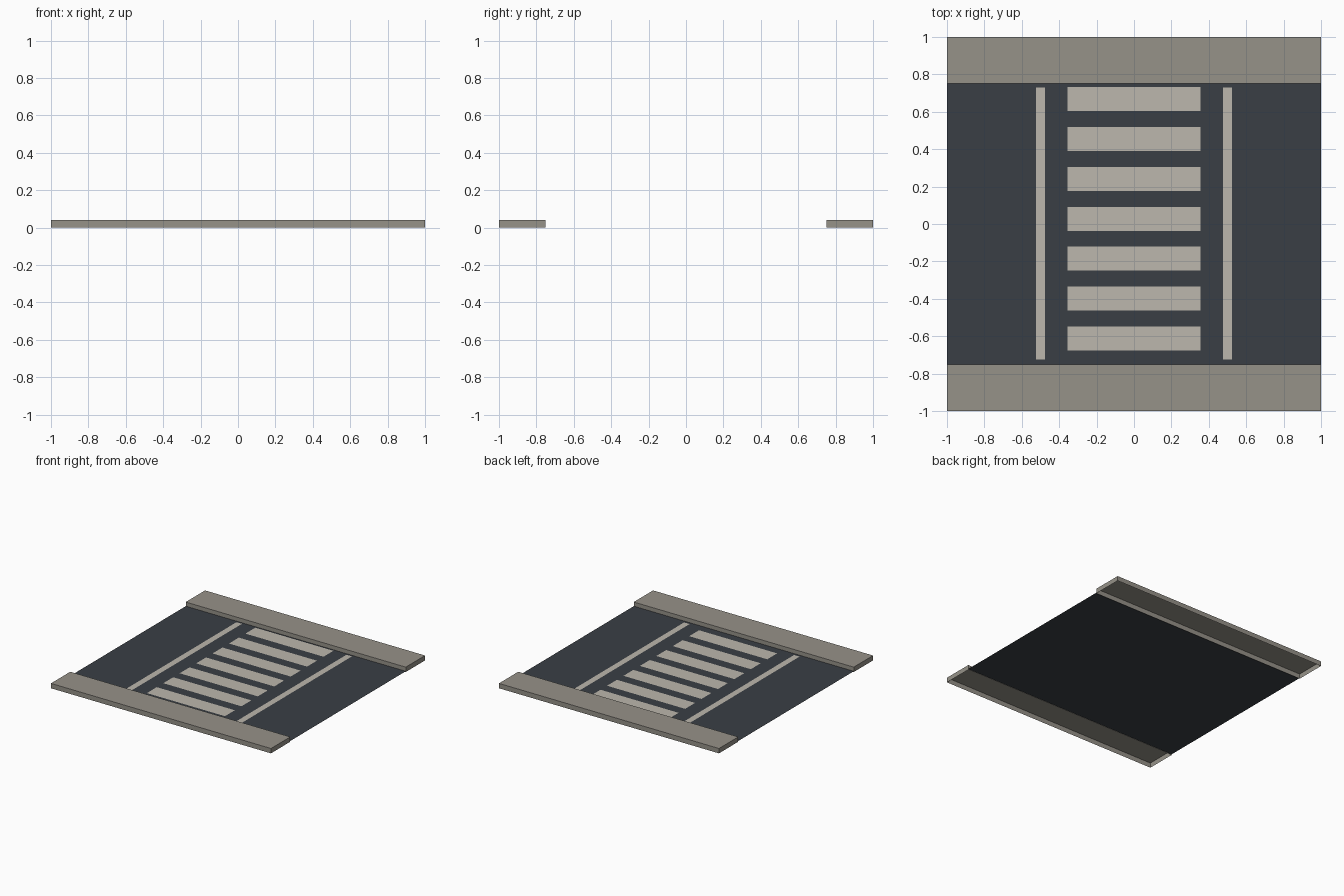
import bpy, bmesh

if "Cube" in bpy.data.objects:
    bpy.data.objects.remove(bpy.data.objects["Cube"])


def material(name, srgb):
    m = bpy.data.materials.new(name)
    lin = [((c / 255 + 0.055) / 1.055) ** 2.4 for c in srgb]
    m.diffuse_color = (*lin, 1)
    m.use_nodes = True
    m.node_tree.nodes["Principled BSDF"].inputs["Base Color"].default_value = m.diffuse_color
    return m


ASPHALT = material("asphalt grey", (58, 63, 69))
PAINT = material("road paint", (188, 183, 173))
CONCRETE = material("pavement concrete", (150, 146, 137))


def finish(name, bm, mat):
    mesh = bpy.data.meshes.new(name)
    bm.to_mesh(mesh)
    bm.free()
    mesh.materials.append(mat)
    ob = bpy.data.objects.new(name, mesh)
    bpy.context.collection.objects.link(ob)


def plate(name, x0, x1, y0, y1, z, mat):
    bm = bmesh.new()
    bm.faces.new([bm.verts.new(p) for p in
                  ((x0, y0, z), (x1, y0, z), (x1, y1, z), (x0, y1, z))])
    finish(name, bm, mat)


def open_box(name, x0, x1, y0, y1, h, mat):
    """Box standing on the ground without a bottom face."""
    bm = bmesh.new()
    bmesh.ops.create_cube(bm, size=1)
    for v in bm.verts:
        v.co = ((x0 + x1) / 2 + v.co.x * (x1 - x0),
                (y0 + y1) / 2 + v.co.y * (y1 - y0), (v.co.z + 0.5) * h)
    bottom = [f for f in bm.faces if f.normal.z < -0.5]
    bmesh.ops.delete(bm, geom=bottom, context='FACES_ONLY')
    finish(name, bm, mat)


# Road surface
plate("road", -1, 1, -0.75, 0.75, 0.006, ASPHALT)

# Raised pavements on both sides
open_box("pavement_front", -1, 1, -1, -0.75, 0.04, CONCRETE)
open_box("pavement_back", -1, 1, 0.75, 1, 0.04, CONCRETE)

# Crossing bars
for i in range(7):
    y = -0.612 + i * 0.2132
    plate(f"crossing_bar_{i + 1}", -0.355, 0.355, y - 0.064, y + 0.064, 0.009, PAINT)

# Border lines beside the crossing
for side, x in (("left", -0.5), ("right", 0.5)):
    plate(f"border_line_{side}", x - 0.025, x + 0.025, -0.725, 0.73, 0.009, PAINT)
